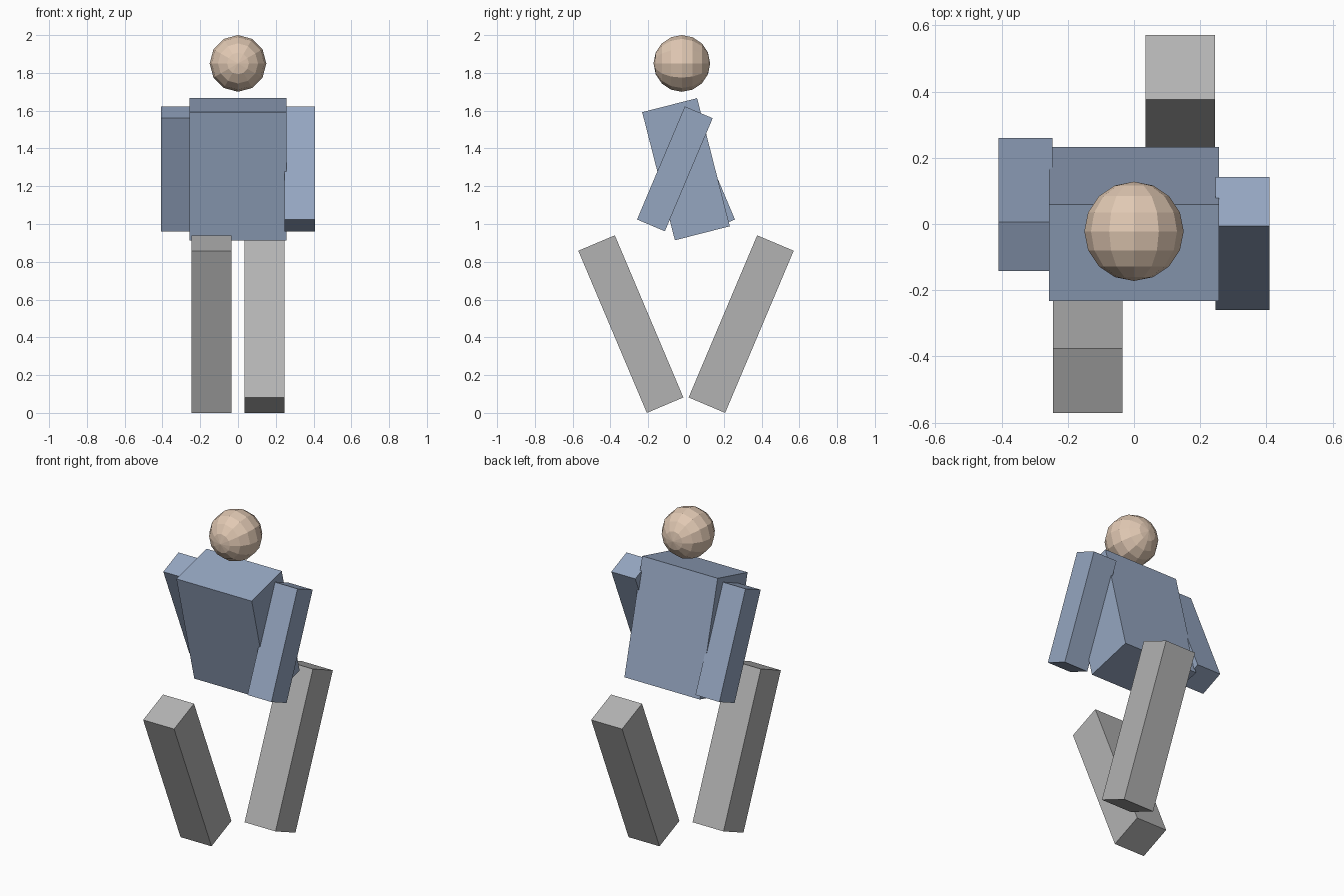
import bpy
import math

if "Cube" in bpy.data.objects:
    bpy.data.objects.remove(bpy.data.objects["Cube"])


def material(name, rgb):
    m = bpy.data.materials.new(name)
    m.diffuse_color = (*rgb, 1.0)
    m.use_nodes = True
    m.node_tree.nodes["Principled BSDF"].inputs["Base Color"].default_value = m.diffuse_color
    return m


BLUE = material("cloth_blue", (0.30, 0.38, 0.53))
GREY = material("trouser_grey", (0.45, 0.45, 0.45))
SKIN = material("skin", (0.75, 0.58, 0.45))


def box(name, size, loc, tilt, mat):
    """Box of the given size, tilted about the x axis."""
    bpy.ops.mesh.primitive_cube_add(size=1, location=loc, rotation=(tilt, 0, 0))
    ob = bpy.context.object
    ob.name = name
    ob.scale = size
    bpy.ops.object.transform_apply(location=False, rotation=False, scale=True)
    ob.data.materials.append(mat)
    return ob


# Torso, leaning forward
box("torso", (0.512, 0.30, 0.70), (0, 0, 1.29), 0.25, BLUE)

# Arms and legs swing in opposite directions on each side
for side, label in ((1, "right"), (-1, "left")):
    box(label + "_arm", (0.163, 0.16, 0.65),
        (side * 0.327, -side * 0.059, 1.292), -side * 0.4, BLUE)
    box(label + "_leg", (0.21, 0.21, 0.932),
        (side * 0.14, side * 0.292, 0.47), -side * 0.4, GREY)

# Faceted head with its poles facing front and back
bpy.ops.mesh.primitive_uv_sphere_add(segments=12, ring_count=8, radius=0.15,
                                     location=(0, -0.022, 1.85),
                                     rotation=(math.pi / 2, 0, 0))
head = bpy.context.object
head.name = "head"
head.data.materials.append(SKIN)
